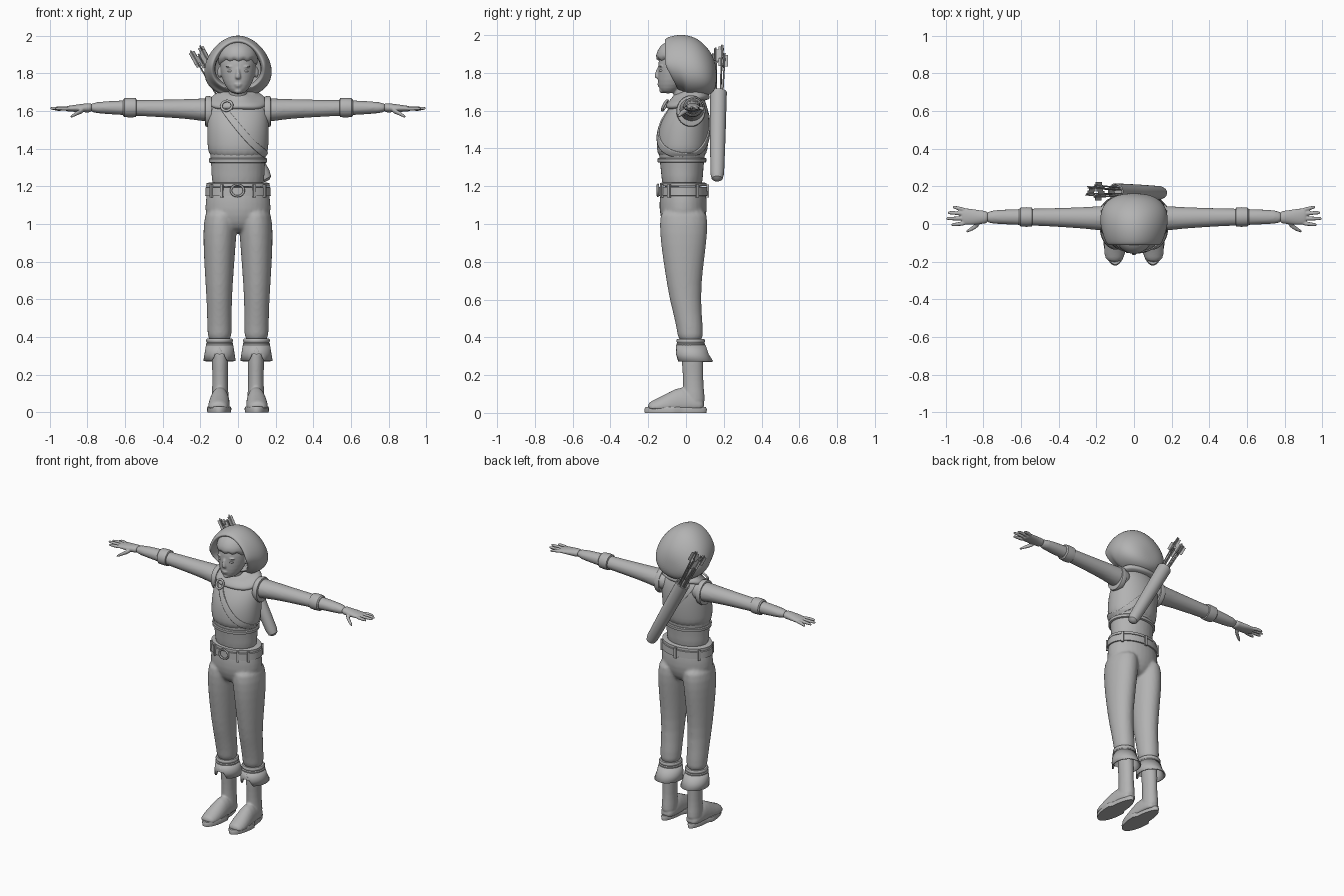
import bpy, bmesh, math
from mathutils import Vector, Matrix

cube = bpy.data.objects.get("Cube")
if cube:
    bpy.data.objects.remove(cube, do_unlink=True)

grey = bpy.data.materials.new("plain grey")
grey.use_nodes = True
grey.diffuse_color = (0.45, 0.45, 0.45, 1)
grey.node_tree.nodes["Principled BSDF"].inputs["Base Color"].default_value = grey.diffuse_color


def loft(bm, rings, axis="z", n=16, cap=True, warp=None):
    """Skin elliptical rings (x, y, z, radius, radius) set across an axis."""
    rows = []
    for k, (x, y, z, a, b) in enumerate(rings):
        row = []
        for i in range(n):
            t = 2 * math.pi * i / n
            c, s = a * math.cos(t), b * math.sin(t)
            p = Vector((x, y, z)) + Vector({"x": (0, c, s), "y": (c, 0, s), "z": (c, s, 0)}[axis])
            row.append(bm.verts.new(warp(p, k, i, t) if warp else p))
        rows.append(row)
    for lo, hi in zip(rows, rows[1:]):
        for i in range(n):
            j = (i + 1) % n
            bm.faces.new((lo[i], lo[j], hi[j], hi[i]))
    if cap:
        bm.faces.new(rows[0][::-1])
        bm.faces.new(rows[-1])


def blob(bm, pos, size):
    bmesh.ops.create_uvsphere(bm, u_segments=16, v_segments=10, radius=1,
                              matrix=Matrix.Translation(pos) @ Matrix.Diagonal((*size, 1)))


def box(bm, pos, size, turn=0):
    bmesh.ops.create_cube(bm, size=1, matrix=Matrix.Translation(pos) @ Matrix.Rotation(turn, 4, "Z")
                          @ Matrix.Diagonal((*size, 1)))


def finish(name, bm, mirror=False, subsurf=0, voxel=0, thick=0):
    bmesh.ops.recalc_face_normals(bm, faces=bm.faces)
    for f in bm.faces:
        f.smooth = True
    for e in bm.edges:
        if not subsurf and len(e.link_faces) == 2:
            e.smooth = e.calc_face_angle() < 0.7
    me = bpy.data.meshes.new(name)
    bm.to_mesh(me)
    bm.free()
    me.materials.append(grey)
    ob = bpy.data.objects.new(name, me)
    bpy.context.collection.objects.link(ob)
    if mirror:
        ob.modifiers.new("mirror", "MIRROR").use_mirror_merge = False
    if subsurf:
        ob.modifiers.new("round", "SUBSURF").levels = subsurf
        ob.modifiers["round"].render_levels = subsurf
    if thick:
        m = ob.modifiers.new("thickness", "SOLIDIFY")
        m.thickness, m.offset = thick, 0
    if voxel:
        m = ob.modifiers.new("fuse", "REMESH")
        m.mode, m.voxel_size, m.use_smooth_shade = "VOXEL", voxel, True
        m = ob.modifiers.new("soften", "SMOOTH")
        m.iterations, m.factor = 4, 0.5
    return ob


def part(name, rings, axis="z", n=16, cap=True, warp=None, **kw):
    bm = bmesh.new()
    loft(bm, rings, axis, n, cap, warp)
    return finish(name, bm, **kw)


# Trousers: two legs fused with the pelvis
bm = bmesh.new()
leg = [(.36, .098, .025, .066, .070), (.45, .098, .022, .066, .070), (.6, .1, -.006, .068, .084),
       (.75, .1, -.012, .079, .102), (.9, .098, -.013, .088, .124), (1.0, .094, -.012, .092, .131),
       (1.1, .085, -.013, .085, .125)]
for s in (-1, 1):
    loft(bm, [(s * x, y, z, a, b) for z, x, y, a, b in leg])
loft(bm, [(0, -.015, z, a, b) for z, a, b in
          [(.95, .09, .07), (1.0, .165, .115), (1.08, .182, .132), (1.15, .171, .125), (1.215, .166, .12)]])
finish("trousers", bm, subsurf=1, voxel=.009)

# Turned-up trouser cuffs with a notch at the front, and rolled hems
def notch(p, k, i, t):
    gap = abs(t - 1.5 * math.pi)
    if k == 0 and gap < .5:
        p.z += .075 * (1 - gap / .5)
    return p
part("trouser_cuffs", [(.098, .045, .272, .082, .095), (.098, .032, .31, .076, .084), (.098, .026, .358, .068, .074)],
     n=48, cap=False, warp=notch, mirror=True, thick=.008)
part("trouser_hems", [(.098, .025, z, .066 + d, .07 + d) for z, d in
     [(.35, 0), (.355, .006), (.365, .006), (.37, .001), (.377, .005), (.386, .005), (.392, 0)]], n=32, mirror=True)

# Boots: shaft fused with the foot, on a flat sole
bm = bmesh.new()
loft(bm, [(.095, y, z, a, b) for z, y, a, b in
          [(.03, .045, .05, .062), (.1, .04, .045, .058), (.17, .038, .041, .054), (.25, .036, .044, .058), (.37, .03, .05, .06)]])
def flat_bottom(p, k, i, t):
    p.z = max(p.z, .02)
    return p
loft(bm, [(x, y, z, a, b) for y, x, z, a, b in
          [(.1, .095, .035, .035, .03), (.05, .095, .045, .05, .06), (-.02, .096, .05, .052, .10),
           (-.09, .1, .035, .059, .076), (-.16, .104, .025, .059, .048), (-.205, .104, .025, .04, .03)]],
     "y", warp=flat_bottom)
finish("boots", bm, mirror=True, subsurf=1, voxel=.006)
def sole_shape(p, k, i, t):
    p.x += (.011 if p.y < -.04 else -.004) * math.cos(t)
    return p
part("boot_soles", [(.1, -.055, z, a, b) for z, a, b in [(0, .052, .163), (.02, .054, .166), (.03, .05, .16)]],
     n=40, warp=sole_shape, mirror=True)

# Shirt: torso fused with the sleeves
bm = bmesh.new()
torso = [(1.17, -.02, .143, .108), (1.25, -.02, .143, .112), (1.33, -.022, .147, .12), (1.42, -.02, .157, .131),
         (1.52, -.01, .159, .127), (1.6, .01, .155, .102), (1.65, .02, .13, .075), (1.685, .02, .07, .06)]
loft(bm, [(0, y, z, a, b) for z, y, a, b in torso])
sleeve = [(.08, .03, 1.605, .07, .065), (.17, .03, 1.605, .068, .064), (.24, .032, 1.61, .06, .056), (.35, .034, 1.613, .054, .05),
          (.48, .036, 1.615, .048, .045), (.6, .037, 1.618, .044, .041), (.7, .038, 1.618, .04, .035), (.8, .036, 1.618, .035, .027)]
for s in (-1, 1):
    loft(bm, [(s * x, y, z, a, b) for x, y, z, a, b in sleeve], "x")
finish("shirt", bm, subsurf=1, voxel=.009)
part("sleeve_cuffs", [(x, .037, 1.618, r, r) for x, r in
     [(.54, .044), (.543, .05), (.57, .052), (.603, .05), (.61, .043)]], "x", n=32, mirror=True)

# Hands with four fingers and a thumb
bm = bmesh.new()
loft(bm, [(.77, .036, 1.618, .036, .028), (.81, .036, 1.617, .035, .024), (.85, .037, 1.615, .043, .021),
          (.895, .04, 1.613, .045, .016), (.92, .041, 1.612, .042, .013)], "x")
for y0, y1, tip, z in [(.004, -.004, .97, 1.613), (.03, .029, .997, 1.615), (.054, .06, .99, 1.612), (.075, .089, .962, 1.607)]:
    loft(bm, [(.89, y0, 1.612, .012, .012), (.93, (y0 + y1) / 2, 1.614, .0115, .011), (tip - .01, y1, z, .01, .009),
              (tip + .002, y1, z - .001, .006, .006)], "x", n=10)
loft(bm, [(.815, .012, 1.607, .018, .016), (.845, -.015, 1.594, .015, .014), (.87, -.03, 1.58, .012, .011),
          (.893, -.041, 1.567, .007, .007)], "x", n=10)
finish("hands", bm, mirror=True, subsurf=1, voxel=.004)

# Sleeveless vest with a raised hem and armholes
vest = part("vest", [(0, y, z, a + .007, b + .008) for z, y, a, b in torso[2:]], n=24, subsurf=2)
part("vest_hem", [(0, -.022, z, .148 + d, .123 + d) for z, d in
     [(1.325, 0), (1.328, .006), (1.345, .007), (1.35, .002)]], n=48)
part("vest_armholes", [(x, .026, 1.598, r, r * 1.08) for x, r in
     [(.14, .073), (.163, .077), (.172, .074), (.174, .068)]], "x", n=32, mirror=True)

# Diagonal quiver strap hugging the vest
path = [Vector(p) for p in [(-.1, -.07, 1.65), (-.05, -.13, 1.58), (.02, -.155, 1.49), (.09, -.14, 1.41),
        (.15, -.06, 1.365), (.155, .03, 1.35), (.12, .09, 1.38), (.04, .12, 1.46), (-.04, .12, 1.55),
        (-.1, .09, 1.64), (-.11, .01, 1.68)]]
bm = bmesh.new()
rows = []
for i, p in enumerate(path):
    along = path[(i + 1) % len(path)] - path[i - 1]
    side = along.cross(Vector((p.x, p.y, .1 * (p.z > 1.6)))).normalized() * .019
    rows.append([bm.verts.new(p + side * k) for k in (-1, 0, 1)])
for a, b in zip(rows, rows[1:] + rows[:1]):
    for k in (0, 1):
        bm.faces.new((a[k], b[k], b[k + 1], a[k + 1]))
strap = finish("quiver_strap", bm, subsurf=2)
wrap = strap.modifiers.new("hug", "SHRINKWRAP")
wrap.target, wrap.offset, wrap.wrap_mode = vest, .007, "ABOVE_SURFACE"
strap.modifiers.new("thickness", "SOLIDIFY").thickness = .01

# Belt with loops and a round buckle
part("waistband", [(0, -.015, z, .166 + d, .121 + d) for z, d in [(1.2, 0), (1.2, .003), (1.216, .002), (1.22, -.012)]], n=48)
part("belt", [(0, -.015, z, .165 + d, .12 + d) for z, d in
     [(1.148, 0), (1.15, .009), (1.195, .007), (1.197, -.005)]], n=48)
bm = bmesh.new()
for deg in (35, 90, 145, 215, 240, 300, 325):
    t = math.radians(deg)
    box(bm, (.174 * math.cos(t), -.015 + .13 * math.sin(t), 1.175), (.012, .016, .07), t)
finish("belt_loops", bm)

def torus(name, pos, turn, major, minor, flat=1):
    bpy.ops.mesh.primitive_torus_add(major_segments=32, minor_segments=8, location=pos, rotation=turn,
                                     major_radius=major, minor_radius=minor)
    ob = bpy.context.object
    ob.name, ob.scale.y = name, flat
    ob.data.materials.append(grey)
    bpy.ops.object.shade_smooth()
torus("belt_buckle", (-.003, -.149, 1.178), (math.pi / 2, 0, 0), .034, .006, .9)
torus("cowl_ring", (-.06, -.112, 1.628), (1.1, 0, -.2), .029, .007)

# Head: skull, neck, ears, nose, lips and brows fused together
bm = bmesh.new()
loft(bm, [(0, y, z, a, b) for z, y, a, b in
          [(1.69, -.095, .03, .032), (1.715, -.083, .057, .06), (1.76, -.06, .083, .091), (1.82, -.045, .097, .104),
           (1.88, -.035, .1, .112), (1.94, -.03, .08, .09), (1.967, -.03, .04, .045)]], n=20)
loft(bm, [(0, 0, 1.6, .06, .06), (0, -.015, 1.68, .048, .05), (0, -.03, 1.76, .05, .055)])
loft(bm, [(0, -.143, 1.835, .008, .01), (0, -.15, 1.8, .011, .014), (0, -.153, 1.78, .018, .017), (0, -.148, 1.768, .013, .01)], n=10)
blob(bm, (0, -.139, 1.742), (.024, .014, .0055))
blob(bm, (0, -.137, 1.732), (.02, .014, .0055))
blob(bm, (0, -.124, 1.706), (.022, .018, .014))
for s in (-1, 1):
    blob(bm, (s * .04, -.132, 1.836), (.026, .012, .005))
    blob(bm, (s * .098, -.04, 1.805), (.012, .02, .03))
finish("head", bm, subsurf=1, voxel=.0045)
bm = bmesh.new()
for s in (-1, 1):
    blob(bm, (s * .039, -.127, 1.812), (.016, .014, .008))
finish("eyes", bm)

# Short hair with a jagged fringe
def jag(p, k, i, t):
    if k == 0:
        p.z += .02 * (i % 3) - .012 - (.045 if math.sin(t) > -.45 else 0)
    return p
part("hair", [(0, -.042, 1.855, .104, .115), (0, -.042, 1.89, .109, .121), (0, -.038, 1.94, .092, .104),
              (0, -.035, 1.968, .06, .068), (0, -.033, 1.976, .02, .025)], n=36, warp=jag, subsurf=1)

# Hood: egg-shaped rings from the rolled front edge to the rounded back
hood = [(.0, .12, 1.73, 1.95), (-.08, .122, 1.725, 1.955), (-.115, .132, 1.715, 1.968), (-.11, .148, 1.705, 1.985),
        (-.06, .166, 1.69, 2.002), (0, .18, 1.672, 2.004), (.06, .178, 1.668, 1.985), (.11, .156, 1.675, 1.94),
        (.147, .11, 1.695, 1.885), (.163, .045, 1.74, 1.82)]
def egg(p, k, i, t):
    p.x *= 1 - .17 * math.sin(t)
    p.y += .07 * max(0, -math.sin(t)) * (k < 5) * (k > 0)
    return p
bm = bmesh.new()
loft(bm, [(0, y, (lo + hi) / 2, w, (hi - lo) / 2) for y, w, lo, hi in hood], "y", 24, False, egg)
bm.verts.ensure_lookup_table()
bm.faces.new(bm.verts[-24:])
finish("hood", bm, subsurf=2)

# Draped cowl over the shoulders, lower at the front
def drape(p, k, i, t):
    p.z += .03 * math.sin(t) + .006 * math.sin(3 * t)
    return p
part("cowl", [(0, .01, z, a, b) for z, a, b in
     [(1.72, .075, .07), (1.69, .1, .085), (1.672, .14, .105), (1.65, .158, .12), (1.635, .15, .112), (1.63, .12, .09)]],
     n=28, warp=drape, subsurf=2)

# Quiver and arrows, built upright and then leaned across the back
base, top = Vector((.15, .165, 1.24)), Vector((-.225, .175, 1.93))
lean = Matrix.Translation(base) @ (top - base).to_track_quat("Z", "Y").to_matrix().to_4x4()
bm = bmesh.new()
loft(bm, [(0, 0, z, r, r) for z, r in [(-.012, .012), (0, .029), (.03, .036), (.25, .041), (.49, .044), (.52, .045),
                                     (.522, .038), (.47, .035)]], n=24)
bm.transform(lean)
finish("quiver", bm)
bm = bmesh.new()
for k in range(6):
    t = k * math.pi / 3
    far, r0 = .74 + .018 * (k % 3), .02
    x0, y0 = r0 * math.cos(t), r0 * math.sin(t)
    spread = 1.6
    loft(bm, [(x0, y0, .45, .004, .004), (x0 * spread, y0 * spread, far + .015, .004, .004)], n=8)
    for j in range(3):
        a = t + j * math.tau / 3
        box(bm, (x0 * 1.55 + .009 * math.cos(a), y0 * 1.55 + .009 * math.sin(a), far - .03), (.018, .002, .07), a)
bm.transform(lean)
finish("arrows", bm)
